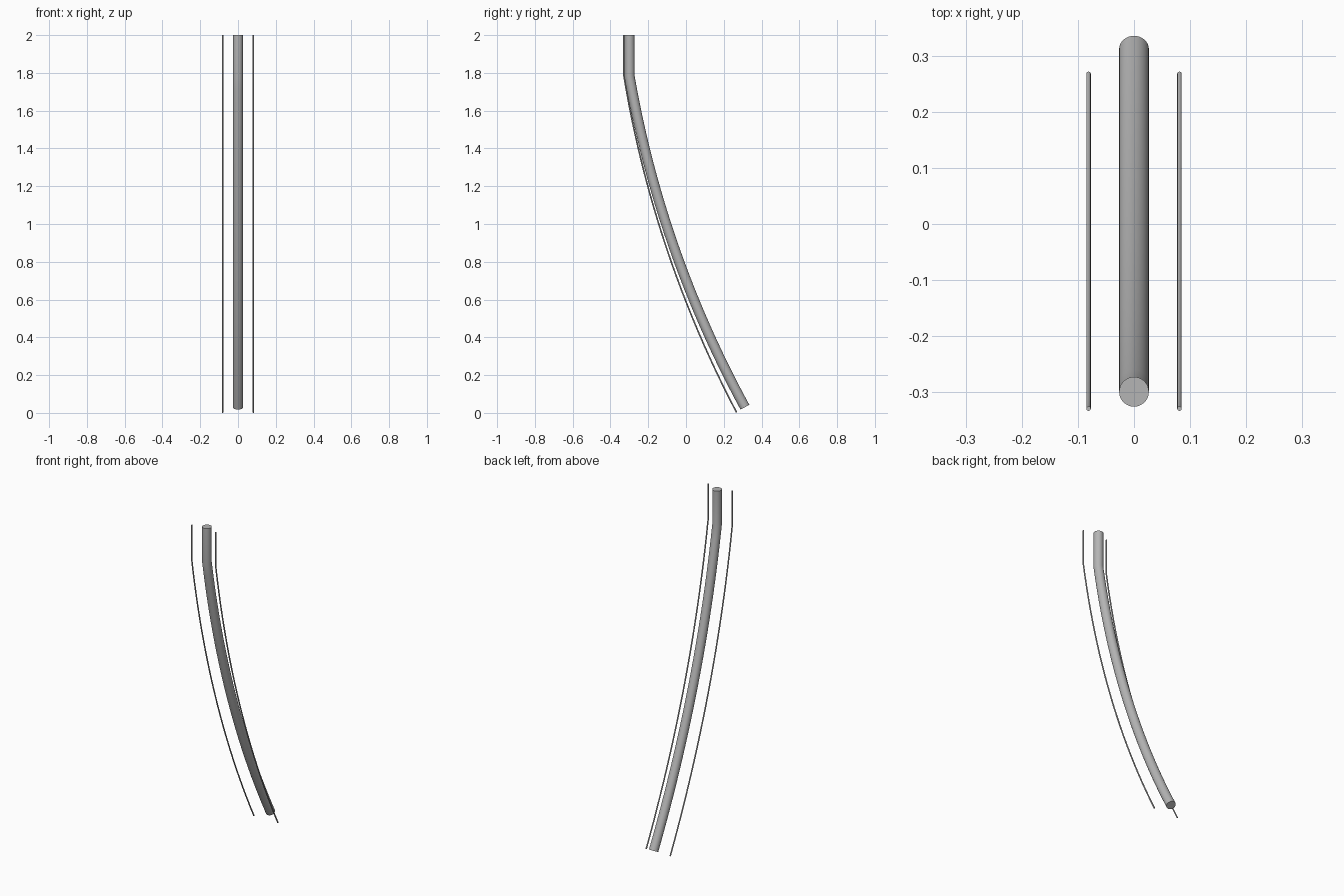
import bpy, math
from mathutils import Vector

if "Cube" in bpy.data.objects:
    bpy.data.objects.remove(bpy.data.objects["Cube"])

grey = bpy.data.materials.new("dark_grey")
grey.diffuse_color = (0.46, 0.46, 0.46, 1)
grey.use_nodes = True
grey.node_tree.nodes["Principled BSDF"].inputs["Base Color"].default_value = grey.diffuse_color


def arc_path(x, start, end, bow, steps=24):
    """Straight vertical top, then a circular arc turning 2*bow about its chord."""
    a, b = Vector(start), Vector(end)
    d = b - a
    chord = math.atan2(d.x, -d.y)
    radius = d.length / (2 * math.sin(bow))
    pts = [(x, a.x, 2.0)]
    for i in range(steps + 1):
        t = -bow + 2 * bow * i / steps
        along = radius * (math.sin(t) + math.sin(bow))
        sag = radius * (math.cos(t) - math.cos(bow))
        pts.append((x,
                    a.x + along * math.sin(chord) - sag * math.cos(chord),
                    a.y - along * math.cos(chord) - sag * math.sin(chord)))
    return pts


def tube(name, pts, r, sides):
    """Sweep a round section lying in the x / path-normal plane, with capped ends."""
    verts, faces = [], []
    n = len(pts)
    for i, p in enumerate(pts):
        p = Vector(p)
        t1 = (p - Vector(pts[i - 1])).normalized() if i else None
        t2 = (Vector(pts[i + 1]) - p).normalized() if i < n - 1 else None
        t = ((t1 or t2) + (t2 or t1)).normalized()
        u = Vector((1, 0, 0))
        v = t.cross(u)
        for k in range(sides):
            a = 2 * math.pi * k / sides
            verts.append(p + r * (math.cos(a) * u + math.sin(a) * v))
    for i in range(n - 1):
        for k in range(sides):
            m = (k + 1) % sides
            faces.append((i * sides + k, i * sides + m,
                          (i + 1) * sides + m, (i + 1) * sides + k))
    faces.append(tuple(reversed(range(sides))))
    faces.append(tuple(range((n - 1) * sides, n * sides)))
    me = bpy.data.meshes.new(name)
    me.from_pydata(verts, [], faces)
    me.materials.append(grey)
    ob = bpy.data.objects.new(name, me)
    bpy.context.collection.objects.link(ob)
    bpy.context.view_layer.objects.active = ob
    ob.select_set(True)
    bpy.ops.object.shade_smooth_by_angle(angle=math.radians(35))
    ob.select_set(False)


# thick central pipe
tube("main_pipe", arc_path(0, (-0.299, 1.785), (0.312, 0.03), math.radians(9.4)), 0.0265, 32)

# thin wires either side
for name, x in (("left_wire", -0.081), ("right_wire", 0.081)):
    tube(name, arc_path(x, (-0.329, 1.785), (0.268, 0.002), math.radians(9.2)), 0.004, 12)
